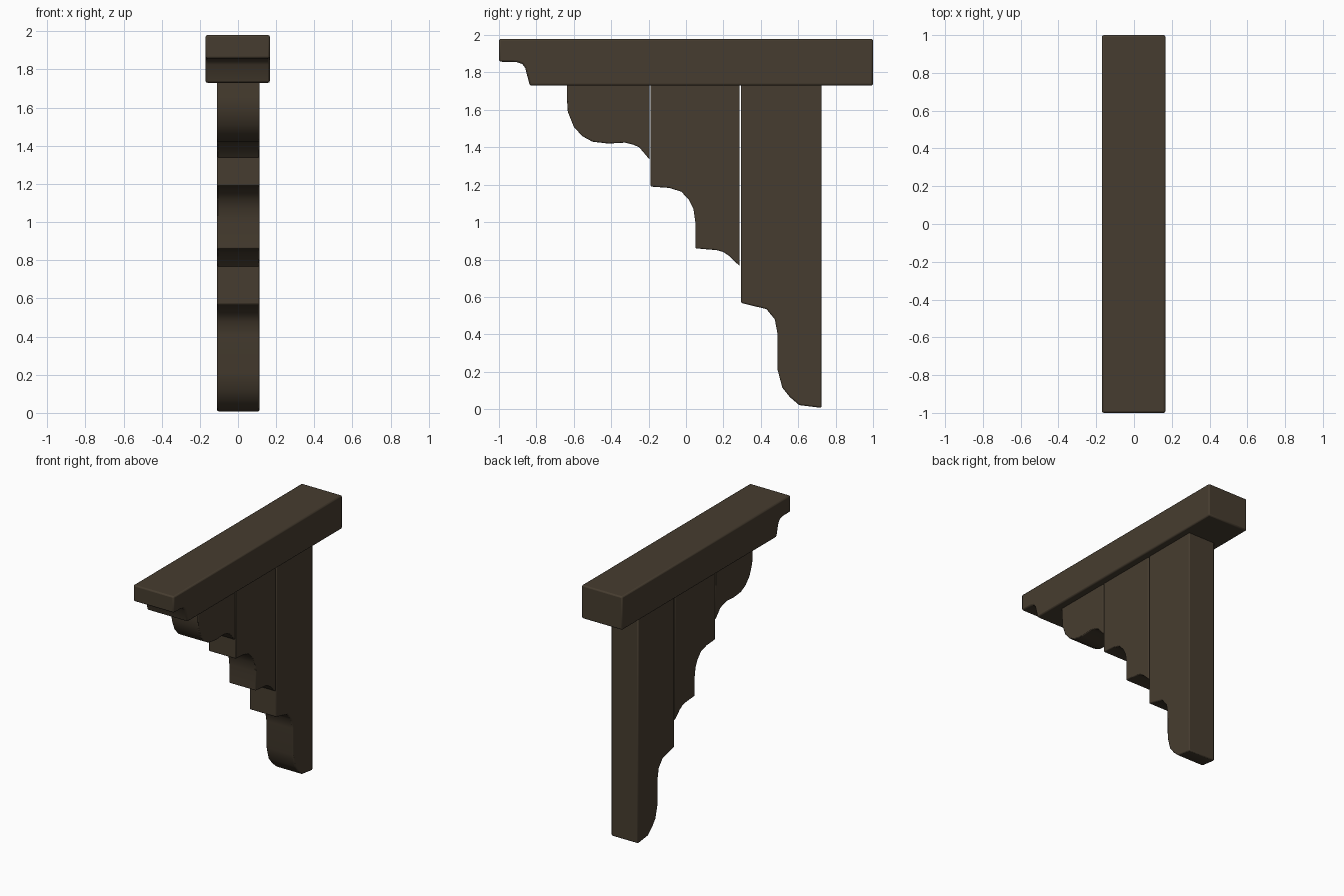
import bpy, bmesh, math

if "Cube" in bpy.data.objects:
    bpy.data.objects.remove(bpy.data.objects["Cube"])

wood = bpy.data.materials.new("dark_brown_wood")
wood.diffuse_color = (0.062, 0.046, 0.029, 1)
wood.use_nodes = True
wood.node_tree.nodes["Principled BSDF"].inputs["Base Color"].default_value = wood.diffuse_color


def board(name, outline, x0, x1, bevel):
    """Extrude a (y, z) outline across x, with softened edges."""
    bm = bmesh.new()
    face = bm.faces.new([bm.verts.new((x0, y, z)) for y, z in outline])
    ext = bmesh.ops.extrude_face_region(bm, geom=[face])
    for v in ext["geom"]:
        if isinstance(v, bmesh.types.BMVert):
            v.co.x = x1
    bmesh.ops.recalc_face_normals(bm, faces=bm.faces[:])
    me = bpy.data.meshes.new(name)
    bm.to_mesh(me)
    bm.free()
    me.materials.append(wood)
    ob = bpy.data.objects.new(name, me)
    bpy.context.collection.objects.link(ob)
    mod = ob.modifiers.new("soft_edges", "BEVEL")
    mod.width = bevel
    mod.segments = 2
    mod.limit_method = "ANGLE"
    mod.angle_limit = math.radians(50)
    bpy.ops.object.select_all(action="DESELECT")
    ob.select_set(True)
    bpy.context.view_layer.objects.active = ob
    bpy.ops.object.shade_smooth_by_angle(angle=math.radians(40))
    return ob


# Top beam with a stepped nose at the front
board("top_beam", [
    (-1, 1.98), (-1, 1.858), (-0.905, 1.855), (-0.875, 1.845), (-0.86, 1.825),
    (-0.835, 1.73), (1, 1.73), (1, 1.98)], -0.17, 0.167, 0.01)

# Front bracket: rounded belly ending in a small point
board("front_bracket", [
    (-0.636, 1.74), (-0.636, 1.65), (-0.632, 1.59), (-0.60, 1.51),
    (-0.555, 1.46), (-0.50, 1.43), (-0.415, 1.42), (-0.325, 1.425),
    (-0.285, 1.415), (-0.25, 1.40), (-0.195, 1.335), (-0.195, 1.74)],
    -0.11, 0.113, 0.006)

# Middle bracket: two scalloped steps
board("middle_bracket", [
    (-0.189, 1.74), (-0.189, 1.19), (-0.09, 1.183), (-0.025, 1.163),
    (0.015, 1.12), (0.04, 1.07), (0.05, 1.0), (0.05, 0.86), (0.165, 0.85),
    (0.20, 0.84), (0.23, 0.82), (0.287, 0.765), (0.287, 1.74)],
    -0.11, 0.113, 0.006)

# Rear post: one step, then a narrow rounded foot
board("rear_post", [
    (0.294, 1.74), (0.294, 0.568), (0.43, 0.535), (0.475, 0.48),
    (0.488, 0.41), (0.49, 0.21), (0.515, 0.115), (0.555, 0.065),
    (0.605, 0.022), (0.725, 0.007), (0.725, 1.74)],
    -0.11, 0.113, 0.008)
